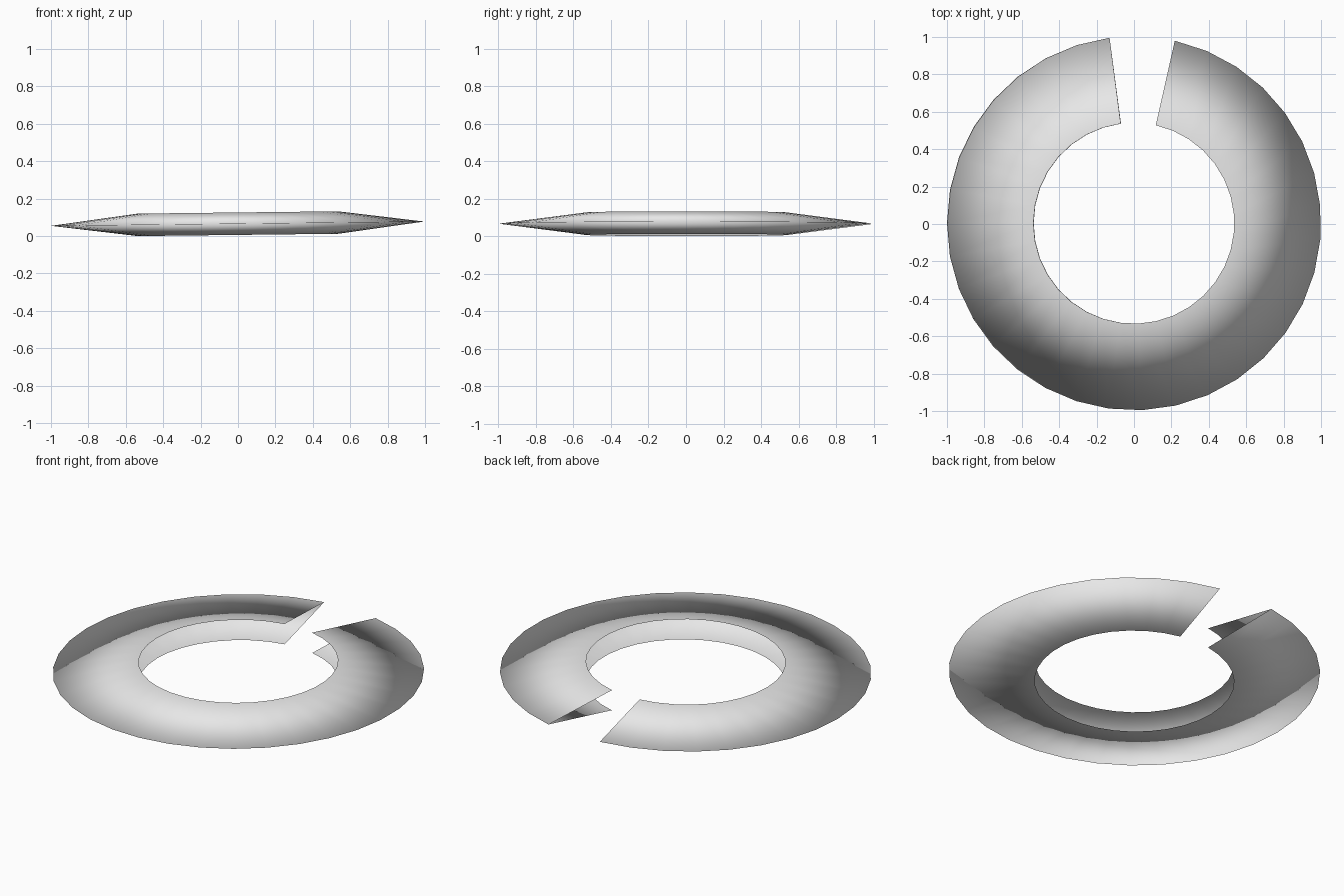
import bpy
import bmesh
from math import radians, cos, sin, atan
from mathutils import Matrix, Vector

cube = bpy.data.objects.get("Cube")
if cube:
    bpy.data.objects.remove(cube, do_unlink=True)

# Sizes
OUTER, INNER, HALF = 1.0, 0.537, 0.06
START, SWEEP, STEPS = radians(97.5), radians(339.9), 33
TILT = 0.0115

# Material
grey = bpy.data.materials.new("light grey")
grey.use_nodes = True
colour = (0.8, 0.8, 0.8, 1)
grey.diffuse_color = colour
grey.node_tree.nodes["Principled BSDF"].inputs["Base Color"].default_value = colour

# Folded V profile, open towards the middle, swept round the axis
bm = bmesh.new()
profile = [(INNER, HALF), (OUTER, 0), (INNER, -HALF)]
verts = [bm.verts.new((r * cos(START), r * sin(START), z)) for r, z in profile]
edges = [bm.edges.new(pair) for pair in zip(verts, verts[1:])]
bmesh.ops.spin(bm, geom=verts + edges, cent=(0, 0, 0), axis=(0, 0, 1),
               angle=SWEEP, steps=STEPS)

# Outward facing upper and lower cones, smooth across the outer fold
bm.normal_update()
for face in bm.faces:
    face.smooth = True
    if face.normal.z * face.calc_center_median().z < 0:
        face.normal_flip()

# Slight sideways tilt, then rest on the ground
bm.transform(Matrix.Rotation(-atan(TILT), 4, 'Y'))
lowest = min(v.co.z for v in bm.verts)
bmesh.ops.translate(bm, verts=bm.verts, vec=Vector((0, 0.004, -lowest)))

mesh = bpy.data.meshes.new("split_ring")
bm.to_mesh(mesh)
bm.free()
mesh.materials.append(grey)
ring = bpy.data.objects.new("split_ring", mesh)
bpy.context.collection.objects.link(ring)
